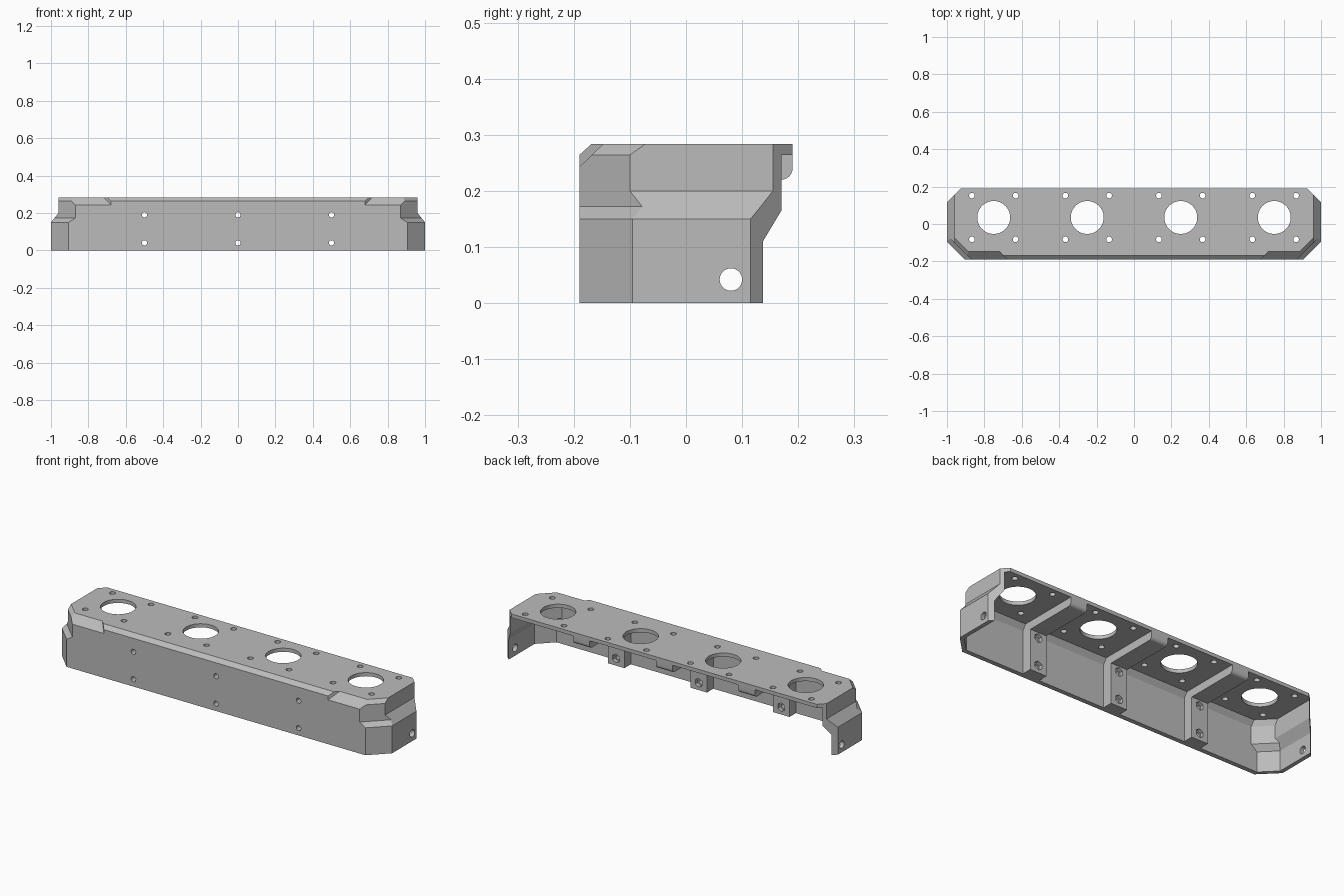
import bpy, bmesh, math
from mathutils import Matrix, Vector

cube = bpy.data.objects.get("Cube")
if cube:
    bpy.data.objects.remove(cube, do_unlink=True)

mat = bpy.data.materials.new("plain grey")
mat.use_nodes = True
GREY = (0.5, 0.5, 0.5, 1)
mat.diffuse_color = GREY
mat.node_tree.nodes["Principled BSDF"].inputs["Base Color"].default_value = GREY


def finish(bm, name):
    bmesh.ops.recalc_face_normals(bm, faces=bm.faces)
    mesh = bpy.data.meshes.new(name)
    bm.to_mesh(mesh)
    bm.free()
    mesh.materials.append(mat)
    ob = bpy.data.objects.new(name, mesh)
    bpy.context.collection.objects.link(ob)
    return ob


def loft(bm, rings):
    """Skin a stack of matching closed rings and cap both ends."""
    rows = [[bm.verts.new(p) for p in ring] for ring in rings]
    n = len(rows[0])
    for a, b in zip(rows, rows[1:]):
        for i in range(n):
            j = (i + 1) % n
            bm.faces.new((a[i], a[j], b[j], b[i]))
    bm.faces.new(rows[0])
    bm.faces.new(rows[-1])


def footprint(z, side, diag, front, back, corner=None):
    """Symmetric outline: side at x, front corner x-y=diag, back corner x+y=corner."""
    half = [(diag + front, front), (side, side - diag)]
    if corner:
        half += [(side, corner - side), (corner - back, back)]
    else:
        half += [(side, back)]
    pts = half + [(-x, y) for x, y in reversed(half)]
    return [(x, y, z) for x, y in pts]


def cylinder(bm, centre, axis, radius, depth, sides=32):
    rot = Vector((0, 0, 1)).rotation_difference(Vector(axis)).to_matrix().to_4x4()
    bmesh.ops.create_cone(bm, cap_ends=True, segments=sides, radius1=radius, radius2=radius,
                          depth=depth, matrix=Matrix.Translation(centre) @ rot)


def boolean(target, cutter, operation):
    mod = target.modifiers.new(operation, "BOOLEAN")
    mod.operation, mod.solver, mod.object = operation, "EXACT", cutter
    bpy.ops.object.select_all(action="DESELECT")
    bpy.context.view_layer.objects.active = target
    target.select_set(True)
    bpy.ops.object.modifier_apply(modifier=mod.name)
    bpy.data.objects.remove(cutter, do_unlink=True)


# Stepped outer housing: height, side, diagonal, front
bm = bmesh.new()
outer = [(0, 1, 1.095, -.19), (.15, 1, 1.095, -.19), (.172, .982, 1.06, -.19),
         (.2, .96, 1.06, -.19), (.264, .96, 1.06, -.19), (.284, .96, 1.032, -.168)]
# the diagonal step finishes lower than the side step
loft(bm, [footprint(*lv, .19, 1.115) for lv in outer])
housing = finish(bm, "sensor_bar_housing")

# Hollow open at the back and bottom
bm = bmesh.new()
inner = [(-.05, .978, 1.065, -.165), (.11, .978, 1.065, -.165), (.14, .96, 1.03, -.165),
         (.165, .945, 1.03, -.165), (.235, .945, 1.03, -.165), (.264, .945, 1.01, -.145)]
loft(bm, [footprint(*lv, .3) for lv in inner])
boolean(housing, finish(bm, "hollow"), "DIFFERENCE")

# Screw bosses running into ribs with a rounded back end
bm = bmesh.new()
arc = [(.17 + .02 * math.sin(t), .24 - .02 * math.cos(t))
       for t in (i * math.pi / 12 for i in range(7))]
profile = [(-.175, 0), (-.11, 0), (-.11, .22)] + arc + [(.19, .272), (-.14, .272), (-.175, .23)]
for x in (-.5, 0, .5):
    loft(bm, [[(x + s, y, z) for y, z in profile] for s in (-.05, .05)])
boolean(housing, finish(bm, "ribs"), "UNION")

# Deeper front bevels towards both ends
bm = bmesh.new()
for s in (-1, 1):
    bevel = [(.67, -.2, .233), (.725, -.14, .291), (.67, -.2, .291)]
    loft(bm, [[(s * x, y, z) for x, y, z in bevel],
              [(s * 1.1, y, z) for x, y, z in bevel]])
boolean(housing, finish(bm, "end_bevels"), "DIFFERENCE")

# Large openings, plate screw holes, wall screw holes, nut pockets, end holes
bm = bmesh.new()
for x in (-.75, -.25, .25, .75):
    cylinder(bm, (x, .035, .28), (0, 0, 1), .088, .08, 64)
    for dx in (-.117, .117):
        for dy in (-.117, .117):
            cylinder(bm, (x + dx, .035 + dy, .28), (0, 0, 1), .015, .08, 24)
for x in (-.5, 0, .5):
    for z in (.04, .19):
        cylinder(bm, (x, -.15, z), (0, 1, 0), .014, .12, 24)
for s in (-1, 1):
    cylinder(bm, (s, .08, .042), (1, 0, 0), .02, .1)
boolean(housing, finish(bm, "holes"), "DIFFERENCE")
bm = bmesh.new()
for x in (-.5, 0, .5):
    for z in (.04, .19):
        cylinder(bm, (x, -.11, z), (0, 1, 0), .024, .04, 6)
boolean(housing, finish(bm, "nut_pockets"), "DIFFERENCE")

# Smooth the round bores, keep the folds crisp
bpy.context.view_layer.objects.active = housing
housing.select_set(True)
bpy.ops.object.shade_smooth_by_angle(angle=math.radians(20))
